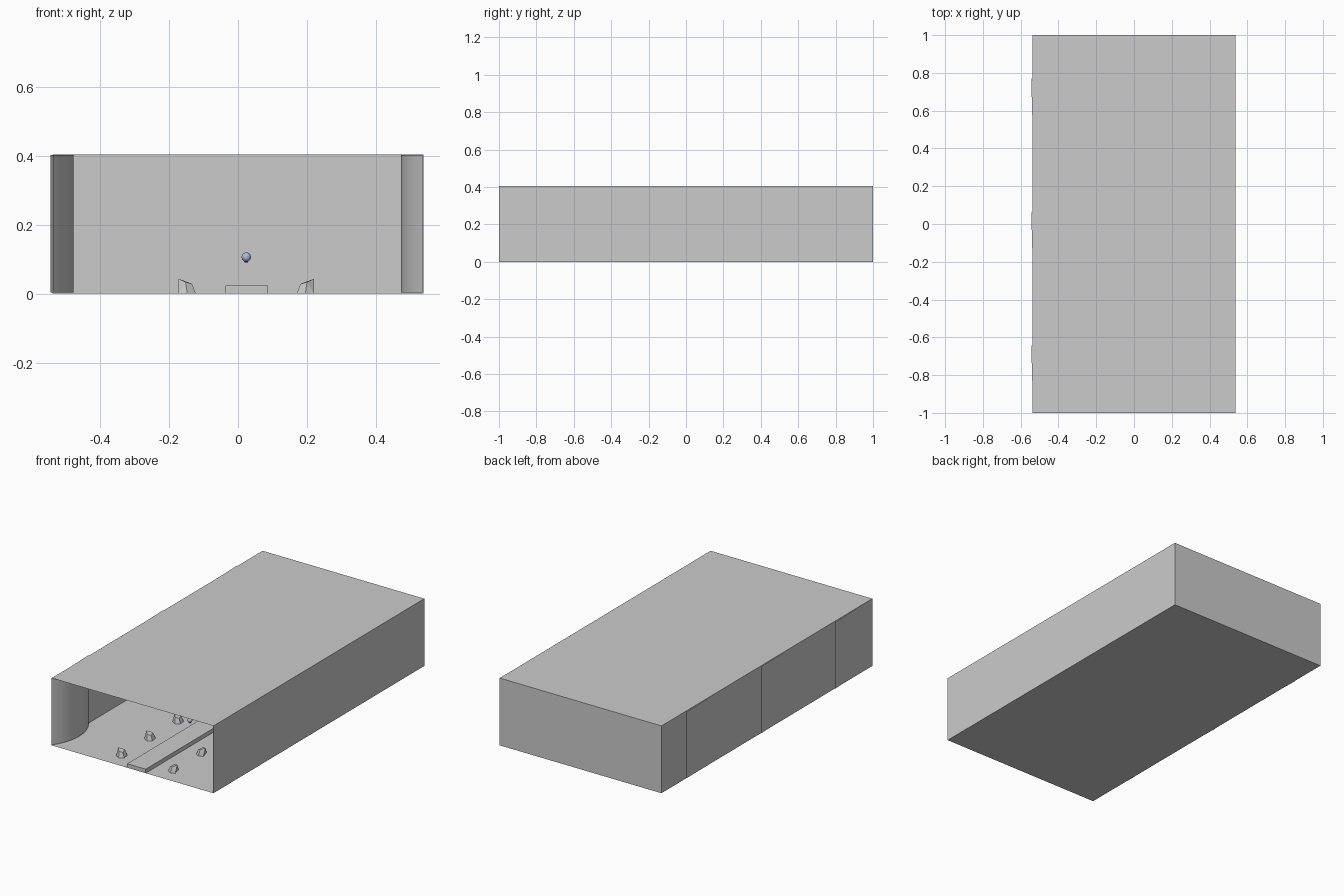
import bpy, bmesh, math
from mathutils import Vector

if "Cube" in bpy.data.objects:
    bpy.data.objects.remove(bpy.data.objects["Cube"])


def make_object(name, bm, smooth=False):
    bmesh.ops.recalc_face_normals(bm, faces=bm.faces)
    mesh = bpy.data.meshes.new(name)
    bm.to_mesh(mesh)
    bm.free()
    ob = bpy.data.objects.new(name, mesh)
    bpy.context.collection.objects.link(ob)
    if smooth:
        bpy.ops.object.select_all(action='DESELECT')
        ob.select_set(True)
        bpy.context.view_layer.objects.active = ob
        bpy.ops.object.shade_smooth_by_angle(angle=math.radians(30))
    return ob


def box(bm, lo, hi):
    lo, hi = Vector(lo), Vector(hi)
    geom = bmesh.ops.create_cube(bm, size=1)
    for v in geom['verts']:
        v.co = Vector(((lo[i] + hi[i]) / 2 + v.co[i] * (hi[i] - lo[i])) for i in range(3))


W, H = 0.537, 0.404

# Tunnel shell: closed box with the front face removed
bm = bmesh.new()
box(bm, (-W, -1, 0), (W, 1, H))
bm.faces.ensure_lookup_table()
front = [f for f in bm.faces if f.calc_center_median().y < -0.9]
bmesh.ops.delete(bm, geom=front, context='FACES_ONLY')
make_object("tunnel_shell", bm)

# Raised path along the floor
bm = bmesh.new()
box(bm, (-0.036, -1, 0.0), (0.087, 0.999, 0.024))
make_object("floor_path", bm)


# Bulging wall pillars: extruded circular arcs
def wall_pillar(name, p0, p1, side, sag=0.062, segs=16):
    p0, p1 = Vector(p0), Vector(p1)
    half = (p1 - p0).length / 2
    r = (half * half + sag * sag) / (2 * sag)
    a = math.asin(half / r)
    along = (p1 - p0).normalized()
    inward = Vector((abs(along.y) * -side, along.x * side))
    mid = (p0 + p1) / 2
    bm = bmesh.new()
    verts = []
    for i in range(segs + 1):
        t = -a + 2 * a * i / segs
        p = mid + along * (r * math.sin(t)) + inward * (r * math.cos(t) - (r - sag))
        verts.append(bm.verts.new((p.x, max(p.y, -1), 0.004)))
    face = bm.faces.new(verts)
    ext = bmesh.ops.extrude_face_region(bm, geom=[face])
    top = [g for g in ext['geom'] if isinstance(g, bmesh.types.BMVert)]
    bmesh.ops.translate(bm, verts=top, vec=(0, 0, H - 0.006))
    make_object(name, bm, smooth=True)


for i in range(3):
    y = -1 + 0.705 * i
    wall_pillar(f"left_pillar_{i + 1}", (-0.534, y), (-0.544, y + 0.36), -1)
    wall_pillar(f"right_pillar_{i + 1}", (0.534, y), (0.534, y + 0.36), 1)

# Faceted rocks in two mirrored rows beside the path
ROCK = [(-0.025, -0.02, 0), (-0.012, 0.03, 0), (0.025, -0.015, 0), (0.022, 0.02, 0),
        (-0.025, 0.0, 0.043), (-0.005, -0.022, 0.034), (0.014, -0.012, 0.028),
        (0.005, 0.02, 0.032), (0.0, -0.032, 0.0)]


def rock(name, x, y, flip):
    bm = bmesh.new()
    for p in ROCK:
        bm.verts.new((x + p[0] * flip, y + p[1], p[2]))
    bmesh.ops.convex_hull(bm, input=bm.verts)
    make_object(name, bm)


for i in range(7):
    y = -0.89 + 0.267 * i
    rock(f"left_rock_{i + 1}", -0.147, y, 1)
    rock(f"right_rock_{i + 1}", 0.195, y, -1)

# Small floating orb with a stub underneath
mat = bpy.data.materials.new("orb_blue")
mat.diffuse_color = (0.42, 0.48, 0.68, 1)
mat.use_nodes = True
mat.node_tree.nodes["Principled BSDF"].inputs["Base Color"].default_value = mat.diffuse_color
bm = bmesh.new()
bmesh.ops.create_uvsphere(bm, u_segments=24, v_segments=14, radius=0.0135)
bmesh.ops.translate(bm, verts=bm.verts, vec=(0.024, -0.49, 0.106))
orb = make_object("orb", bm, smooth=True)
orb.data.materials.append(mat)

bm = bmesh.new()
bmesh.ops.create_cone(bm, cap_ends=True, segments=12, radius1=0.005, radius2=0.006, depth=0.006)
bmesh.ops.translate(bm, verts=bm.verts, vec=(0.024, -0.49, 0.093))
stub = make_object("orb_stub", bm, smooth=True)
dark = bpy.data.materials.new("stub_dark")
dark.diffuse_color = (0.05, 0.05, 0.07, 1)
dark.use_nodes = True
dark.node_tree.nodes["Principled BSDF"].inputs["Base Color"].default_value = dark.diffuse_color
stub.data.materials.append(dark)
